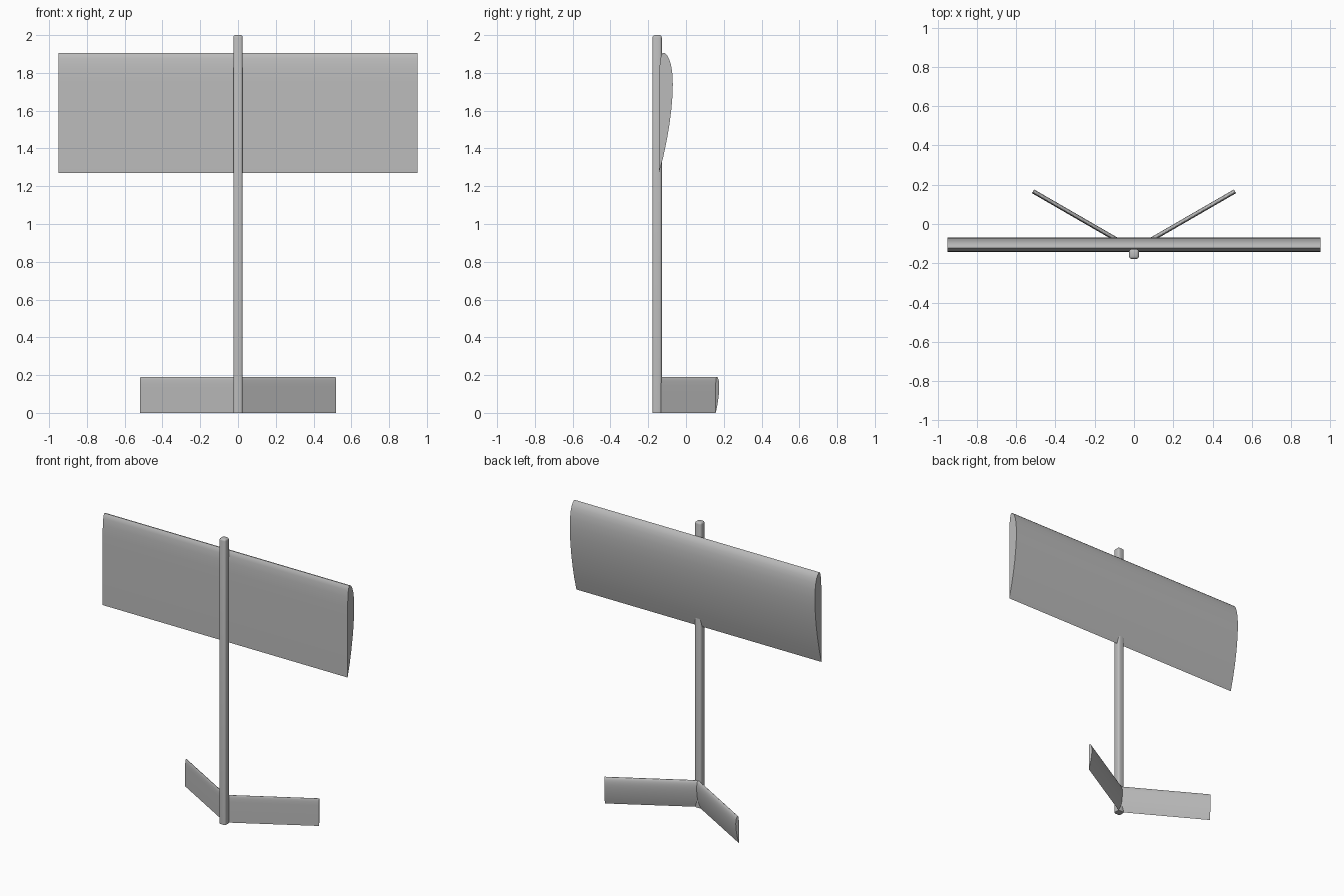
import bpy, bmesh
from math import radians
from mathutils import Matrix, Vector

cube = bpy.data.objects.get("Cube")
if cube:
    bpy.data.objects.remove(cube)

grey = bpy.data.materials.new("plain grey")
grey.use_nodes = True
colour = (0.5, 0.5, 0.5, 1)
grey.diffuse_color = colour
grey.node_tree.nodes["Principled BSDF"].inputs["Base Color"].default_value = colour

# Airfoil outline for a chord of 1: (thickness, height from trailing edge)
AIRFOIL = [(0, 0), (0, 0.76), (0.004, 0.88), (0.012, 0.95), (0.021, 0.985), (0.032, 1),
           (0.048, 0.997), (0.067, 0.98), (0.086, 0.945), (0.1, 0.9), (0.111, 0.83),
           (0.115, 0.74), (0.112, 0.64), (0.103, 0.53), (0.088, 0.41), (0.066, 0.28),
           (0.037, 0.14)]


def finish(bm, name, angle=30):
    bmesh.ops.recalc_face_normals(bm, faces=bm.faces)
    mesh = bpy.data.meshes.new(name)
    bm.to_mesh(mesh)
    bm.free()
    obj = bpy.data.objects.new(name, mesh)
    bpy.context.collection.objects.link(obj)
    mesh.materials.append(grey)
    bpy.ops.object.select_all(action='DESELECT')
    obj.select_set(True)
    bpy.context.view_layer.objects.active = obj
    bpy.ops.object.shade_smooth_by_angle(angle=radians(angle))
    return obj


def airfoil_panel(name, start, end, chord, origin, turn=0):
    """Extrude the airfoil along x, then turn it about z and place it."""
    bm = bmesh.new()
    face = bm.faces.new([bm.verts.new((start, t * chord, h * chord)) for t, h in AIRFOIL])
    new = bmesh.ops.extrude_face_region(bm, geom=[face])["geom"]
    bmesh.ops.translate(bm, vec=(end - start, 0, 0),
                        verts=[v for v in new if isinstance(v, bmesh.types.BMVert)])
    bm.transform(Matrix.Translation(origin) @ Matrix.Rotation(radians(turn), 4, 'Z'))
    return finish(bm, name)


# Main wing
airfoil_panel("wing", -0.95, 0.95, 0.636, (0, -0.143, 1.27))

# V tail
airfoil_panel("left_tail_fin", 0, 0.6, 0.19, (0, -0.143, 0), 30)
airfoil_panel("right_tail_fin", -0.6, 0, 0.19, (0, -0.143, 0), -30)

# Fuselage stick, rounded along its length and at the nose
bm = bmesh.new()
bmesh.ops.create_cube(bm, size=1)
bm.transform(Matrix.Translation(Vector((0, -0.153, 1))) @ Matrix.Diagonal((0.05, 0.05, 2, 1)))
edges = [e for e in bm.edges if max(v.co.z for v in e.verts) > 1]
bmesh.ops.bevel(bm, geom=edges, offset=0.013, segments=3, profile=0.5, affect='EDGES')
finish(bm, "fuselage", 40)
